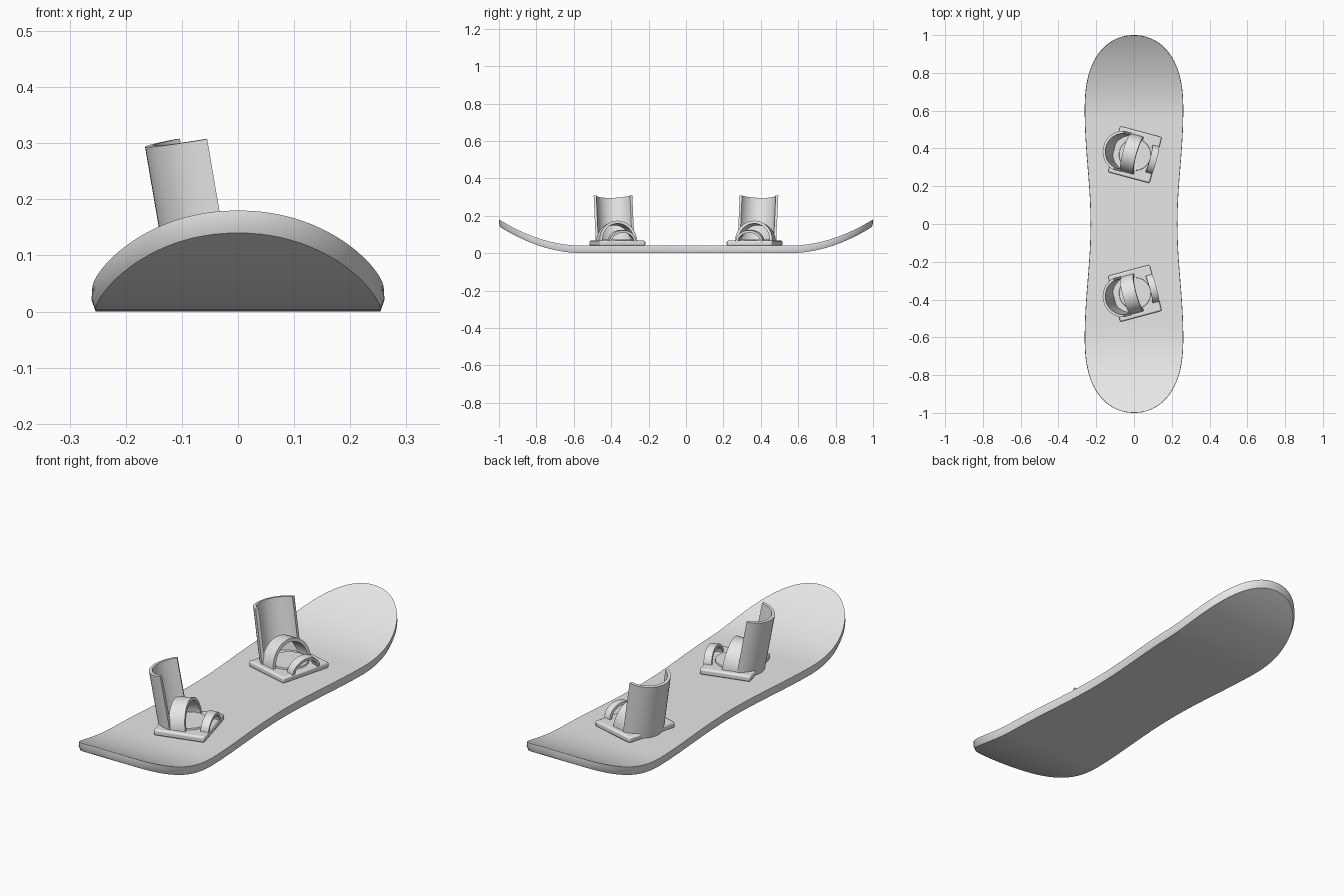
import bpy, bmesh, math
from mathutils import Matrix

if "Cube" in bpy.data.objects:
    bpy.data.objects.remove(bpy.data.objects["Cube"])

grey = bpy.data.materials.new("light_grey")
grey.diffuse_color = (0.8, 0.8, 0.8, 1)
grey.use_nodes = True
grey.node_tree.nodes["Principled BSDF"].inputs["Base Color"].default_value = grey.diffuse_color


def add_object(name, bm, matrix=None, bevel=0.0):
    bmesh.ops.recalc_face_normals(bm, faces=bm.faces)
    mesh = bpy.data.meshes.new(name)
    bm.to_mesh(mesh)
    bm.free()
    mesh.materials.append(grey)
    ob = bpy.data.objects.new(name, mesh)
    bpy.context.collection.objects.link(ob)
    if matrix:
        ob.matrix_world = matrix
    if bevel:
        mod = ob.modifiers.new("bevel", 'BEVEL')
        mod.width, mod.segments = bevel, 2
    bpy.ops.object.select_all(action='DESELECT')
    ob.select_set(True)
    bpy.context.view_layer.objects.active = ob
    bpy.ops.object.shade_smooth_by_angle(angle=math.radians(30))
    return ob


# Board: waisted outline with rounded tips that curl upwards
def half_width(y):
    y = abs(y)
    if y < 0.6:
        return 0.2455 - 0.0155 * math.cos(math.pi * y / 0.6)
    t = (y - 0.6) / 0.4
    return max(0.261 * max(1 - t ** 2.5, 0) ** (1 / 2.1), 0.002)


def rise(y):
    return 0.14 * (max(abs(y) - 0.55, 0) / 0.45) ** 2


def build_board():
    half = [0.6 * i / 16 for i in range(16)]
    half += [0.6 + 0.4 * math.sin(math.pi / 2 * i / 24) for i in range(25)]
    stations = [-y for y in reversed(half[1:])] + half
    bm = bmesh.new()
    loops = []
    for z, sx, sy in ((0, 0.974, 0.994), (0.02, 1, 1), (0.04, 0.995, 0.999)):
        sides = [[bm.verts.new((s * half_width(y) * sx, y * sy, z + rise(y)))
                  for y in stations] for s in (-1, 1)]
        loops.append(sides[0] + sides[1][::-1])
    n, count = len(stations), 2 * len(stations)
    for lower, upper in zip(loops, loops[1:]):
        for i in range(count):
            j = (i + 1) % count
            bm.faces.new((lower[i], lower[j], upper[j], upper[i]))
    for loop in (loops[0], loops[-1]):
        for i in range(n - 1):
            bm.faces.new((loop[i], loop[i + 1], loop[count - 2 - i], loop[count - 1 - i]))
    add_object("board", bm)


# Curved shell: sections of four corner points swept and capped
def sweep(sections):
    bm = bmesh.new()
    rows = [[bm.verts.new(p) for p in sec] for sec in sections]
    for a, b in zip(rows, rows[1:]):
        for i in range(4):
            j = (i + 1) % 4
            bm.faces.new((a[i], a[j], b[j], b[i]))
    bm.faces.new(rows[0])
    bm.faces.new(rows[-1][::-1])
    return bm


def highback(radius, thick, height, half_angle, steps=20):
    sections = []
    for i in range(steps + 1):
        a = math.pi + half_angle * (2 * i / steps - 1)
        c, s = math.cos(a), math.sin(a)
        sections.append([(r * c, r * s, z) for r, z in
                         ((radius, 0), (radius, height),
                          (radius - thick, height), (radius - thick, 0))])
    return sweep(sections)


def strap(half_span, height, width, thick, steps=20):
    sections = []
    for i in range(steps + 1):
        a = math.pi * i / steps
        c, s = math.cos(a), math.sin(a)
        sections.append([(x, (half_span - t) * c, (height - t) * s) for x, t in
                         ((-width / 2, 0), (width / 2, 0),
                          (width / 2, thick), (-width / 2, thick))])
    return sweep(sections)


# Binding: plate, disc, leaning highback and two straps
def build_binding(label, y, yaw):
    base = Matrix.Translation((0.005, y, 0)) @ Matrix.Rotation(math.radians(yaw), 4, 'Z')

    def place(x, z, lean=0):
        return (base @ Matrix.Translation((x, 0, z))
                @ Matrix.Rotation(math.radians(lean), 4, 'Y'))

    bm = bmesh.new()
    bmesh.ops.create_cube(bm, size=1)
    bmesh.ops.scale(bm, vec=(0.228, 0.252, 0.028), verts=bm.verts)
    add_object(label + "_base_plate", bm, place(0, 0.053), bevel=0.008)

    bm = bmesh.new()
    bmesh.ops.create_cone(bm, cap_ends=True, segments=32, radius1=0.086,
                          radius2=0.083, depth=0.014)
    add_object(label + "_disc", bm, place(0, 0.067))

    add_object(label + "_highback", highback(0.11, 0.014, 0.256, math.radians(76)),
               place(-0.02, 0.06, -10))
    add_object(label + "_ankle_strap", strap(0.103, 0.108, 0.072, 0.015),
               place(-0.015, 0.062, -8))
    add_object(label + "_toe_strap", strap(0.075, 0.062, 0.036, 0.013),
               place(0.095, 0.062, 5))


build_board()
build_binding("front", -0.367, 15)
build_binding("rear", 0.367, -15)
